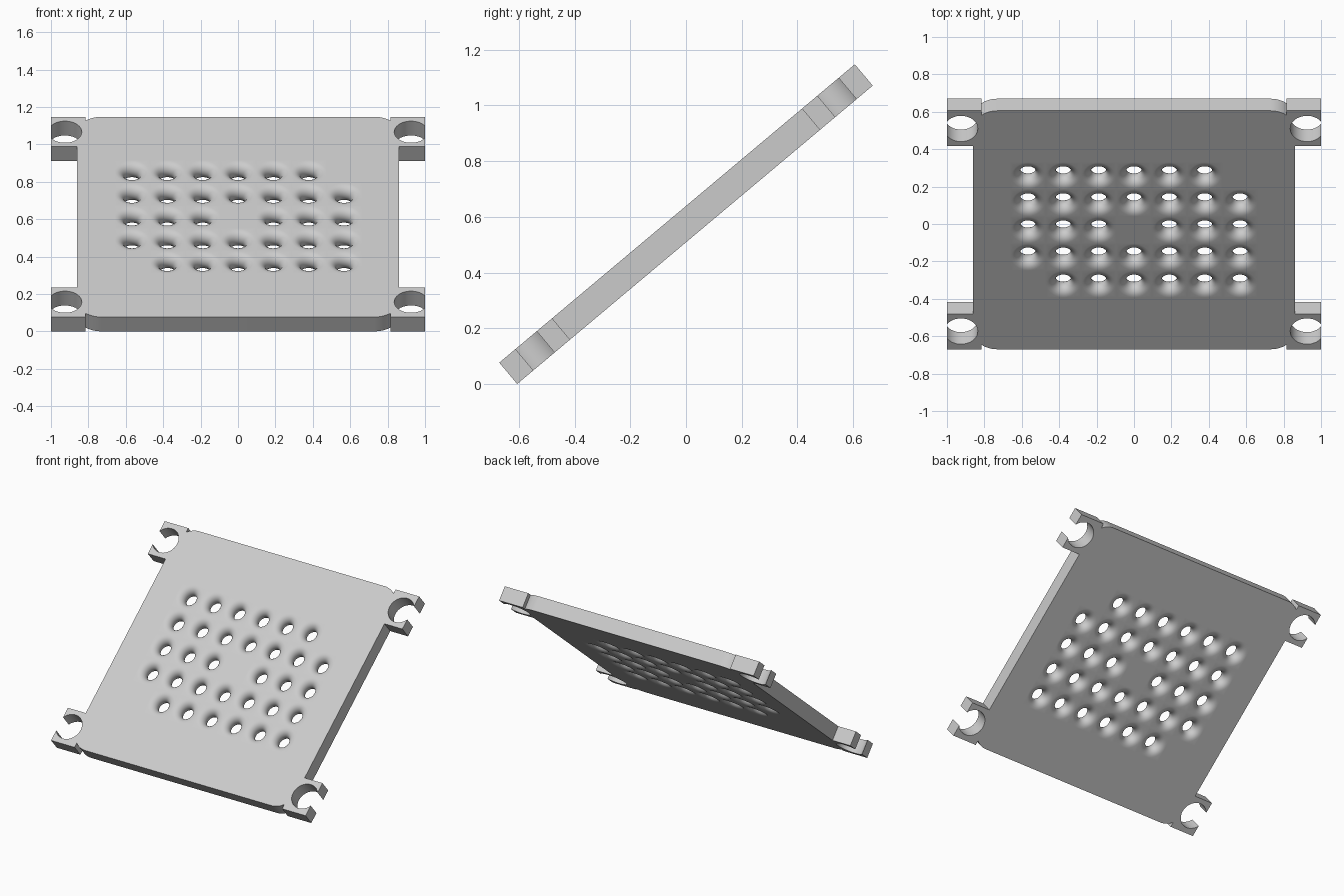
import bpy
import bmesh
from math import radians, cos, sin, pi, acos, degrees

cube = bpy.data.objects.get("Cube")
if cube:
    bpy.data.objects.remove(cube, do_unlink=True)

TILT = radians(40)
CENTRE_Z = 0.574
HALF_T = 0.05               # half plate thickness
HALF_L = 0.8325             # half plate length along the slope
CELL = 0.189                # hole spacing
COLS, ROWS = 7, 5
PX, PY = COLS * CELL / 2, ROWS * CELL / 2

grey = bpy.data.materials.new("light_grey")
grey.use_nodes = True
grey.diffuse_color = (0.6, 0.6, 0.6, 1)
grey.node_tree.nodes["Principled BSDF"].inputs["Base Color"].default_value = (0.6, 0.6, 0.6, 1)


def finish(name, bm):
    """Turn a bmesh into a tilted, shaded object."""
    mesh = bpy.data.meshes.new(name)
    bm.to_mesh(mesh)
    bm.free()
    mesh.materials.append(grey)
    ob = bpy.data.objects.new(name, mesh)
    bpy.context.collection.objects.link(ob)
    ob.rotation_euler.x = TILT
    ob.location.z = CENTRE_Z
    bpy.ops.object.select_all(action="DESELECT")
    ob.select_set(True)
    bpy.context.view_layer.objects.active = ob
    bpy.ops.object.shade_smooth_by_angle(angle=radians(35))
    return ob


def arc(cx, cy, r, start, end, steps):
    angles = [radians(start + (end - start) * i / steps) for i in range(steps + 1)]
    return [(cx + r * cos(a), cy + r * sin(a)) for a in angles]


# Outer frame: one quarter with rounded corner, lug and open bolt hole, mirrored
CORNER_R, LUG_X, PLATE_X = 0.13, 0.815, 0.86
BOLT_X, BOLT_Y, BOLT_R = 0.925, 0.707, 0.09
gap = degrees(acos((1 - BOLT_X) / BOLT_R))
corner_x = PLATE_X - CORNER_R
corner_start = degrees(acos((LUG_X - corner_x) / CORNER_R))

outer = [(PX, 0), (PLATE_X, 0), (PLATE_X, 0.585), (1, 0.585)]
outer += arc(BOLT_X, BOLT_Y, BOLT_R, -gap, gap - 360, 28)
outer += [(1, HALF_L), (LUG_X, HALF_L)]
outer += arc(corner_x, HALF_L - CORNER_R, CORNER_R, corner_start, 90, 8)
outer += [(0, HALF_L)]
outline = outer + [(0, PY), (PX, PY)]

bm = bmesh.new()
top = [bm.verts.new((x, y, HALF_T)) for x, y in outline]
bottom = [bm.verts.new((x, y, -HALF_T)) for x, y in outline]
bm.faces.new(top)
bm.faces.new(bottom[::-1])
for i in range(1, len(outer) - 1):
    bm.faces.new((bottom[i], bottom[i + 1], top[i + 1], top[i]))
frame = finish("plate_frame", bm)
mirror = frame.modifiers.new("mirror", "MIRROR")
mirror.use_axis = (True, True, False)
mirror.merge_threshold = 0.0005

# Perforated middle: square cells, each with a flared round hole
SEGS, STEPS, THROAT = 32, 12, 0.04
blank = {(COLS - 1, ROWS - 1), (COLS // 2, ROWS // 2), (0, 0)}


def ring(bm, cx, cy, z, radius):
    """A circle of vertices, or the cell's square border if radius is None."""
    verts = []
    for k in range(SEGS):
        c, s = cos(2 * pi * k / SEGS), sin(2 * pi * k / SEGS)
        r = radius if radius else CELL / 2 / max(abs(c), abs(s))
        verts.append(bm.verts.new((cx + r * c, cy + r * s, z)))
    return verts


bm = bmesh.new()
for col in range(COLS):
    for row in range(ROWS):
        cx = (col - (COLS - 1) / 2) * CELL
        cy = (row - (ROWS - 1) / 2) * CELL
        rings = [ring(bm, cx, cy, HALF_T, None)]
        if (col, row) in blank:
            bm.faces.new(rings[0])
            bm.faces.new(ring(bm, cx, cy, -HALF_T, None)[::-1])
            continue
        for j in range(STEPS + 1):
            a = pi * j / STEPS
            rings.append(ring(bm, cx, cy, HALF_T * cos(a),
                              THROAT + HALF_T * (1 - sin(a))))
        rings.append(ring(bm, cx, cy, -HALF_T, None))
        for a, b in zip(rings, rings[1:]):
            for k in range(SEGS):
                n = (k + 1) % SEGS
                bm.faces.new((a[k], a[n], b[n], b[k]))
bmesh.ops.remove_doubles(bm, verts=bm.verts, dist=0.0002)
finish("perforated_panel", bm)
